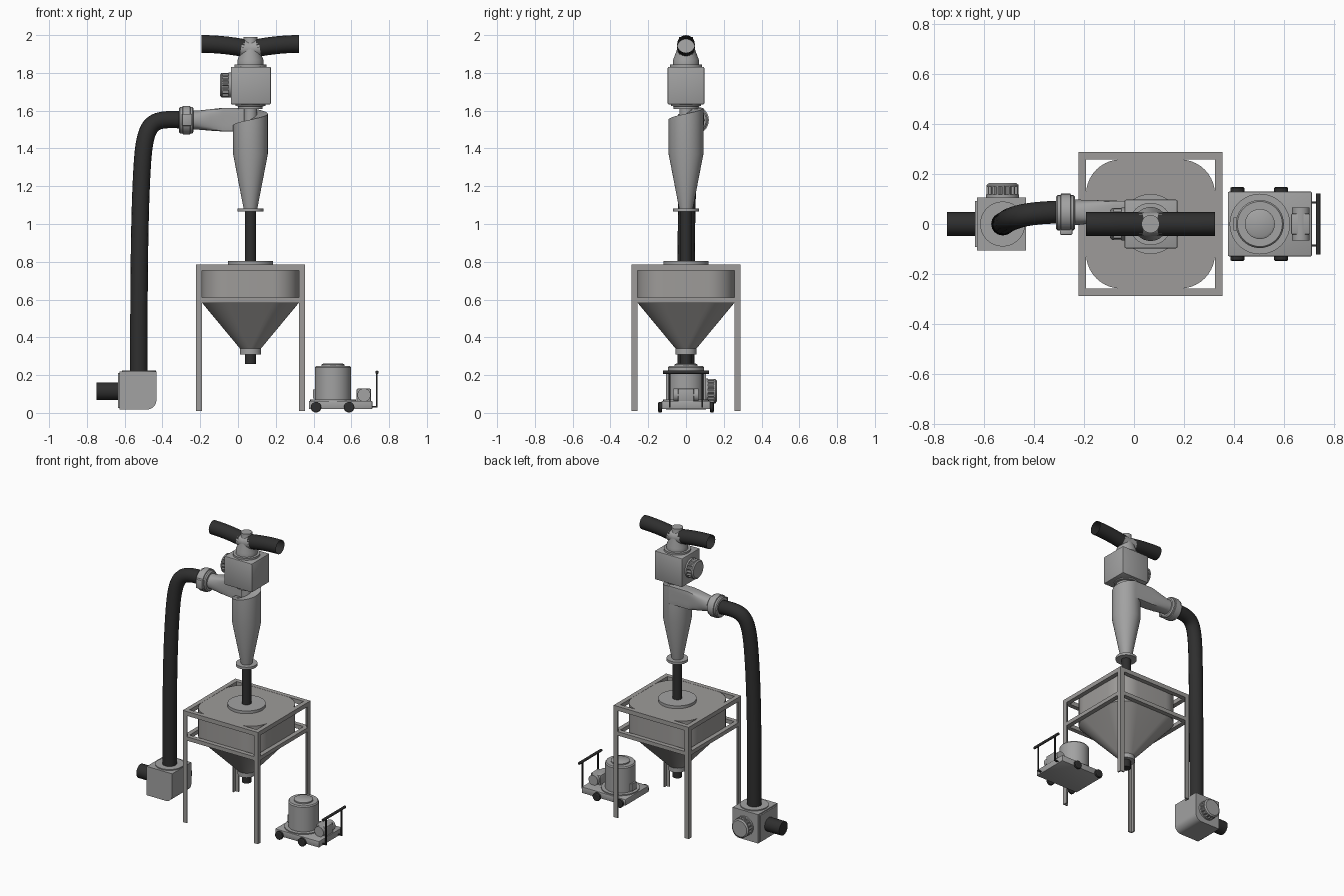
import bpy, bmesh, math
from mathutils import Vector

if "Cube" in bpy.data.objects:
    bpy.data.objects.remove(bpy.data.objects["Cube"])

CX = 0.066  # vertical axis of hopper, cyclone and top blower


def material(name, rgb):
    m = bpy.data.materials.new(name)
    m.diffuse_color = (*rgb, 1)
    m.use_nodes = True
    m.node_tree.nodes["Principled BSDF"].inputs["Base Color"].default_value = m.diffuse_color
    return m


STEEL = material("steel_grey", (0.36, 0.36, 0.36))
FRAME = material("warm_grey", (0.34, 0.33, 0.32))
RUBBER = material("hose_black", (0.028, 0.028, 0.028))


def finish(name, bm, mat):
    bmesh.ops.recalc_face_normals(bm, faces=bm.faces)
    me = bpy.data.meshes.new(name)
    bm.to_mesh(me)
    bm.free()
    me.materials.append(mat)
    me.shade_smooth()
    me.set_sharp_from_angle(angle=math.radians(32))
    ob = bpy.data.objects.new(name, me)
    bpy.context.collection.objects.link(ob)
    return ob


def loft(name, rings, mat, caps=True):
    bm = bmesh.new()
    loops = [[bm.verts.new(p) for p in ring] for ring in rings]
    n = len(loops[0])
    for a, b in zip(loops, loops[1:]):
        for i in range(n):
            j = (i + 1) % n
            bm.faces.new((a[i], a[j], b[j], b[i]))
    if caps:
        bm.faces.new(loops[0])
        bm.faces.new(loops[-1])
    return finish(name, bm, mat)


def lathe(name, profile, origin, mat, axis=(0, 0, 1), n=32, fin=0.0):
    """Turned part from (radius, height) pairs; fin makes alternating ribs."""
    q = Vector(axis).to_track_quat('Z', 'Y')
    rings = []
    for r, h in profile:
        ring = []
        for i in range(n):
            a = math.tau * i / n
            rr = r - (fin if i % 4 > 1 else 0)
            ring.append(q @ Vector((rr * math.cos(a), rr * math.sin(a), h)) + Vector(origin))
        rings.append(ring)
    return loft(name, rings, mat)


def box(name, lo, hi, mat, bevel=0.0):
    bm = bmesh.new()
    bmesh.ops.create_cube(bm, size=1)
    for v in bm.verts:
        v.co = [lo[k] + (v.co[k] + 0.5) * (hi[k] - lo[k]) for k in range(3)]
    if bevel:
        bmesh.ops.bevel(bm, geom=bm.edges[:], offset=bevel, segments=2,
                        profile=0.5, affect='EDGES')
    return finish(name, bm, mat)


def tube(name, pts, r, mat, caps=False):
    cu = bpy.data.curves.new(name, 'CURVE')
    cu.dimensions = '3D'
    cu.bevel_depth, cu.bevel_resolution, cu.resolution_u = r, 6, 8
    cu.use_fill_caps = caps
    sp = cu.splines.new('NURBS')
    sp.points.add(len(pts) - 1)
    for p, c in zip(sp.points, pts):
        p.co = (*c, 1)
    sp.order_u, sp.use_endpoint_u = min(4, len(pts)), True
    cu.materials.append(mat)
    ob = bpy.data.objects.new(name, cu)
    bpy.context.collection.objects.link(ob)
    bpy.ops.object.select_all(action='DESELECT')
    ob.select_set(True)
    bpy.context.view_layer.objects.active = ob
    bpy.ops.object.convert(target='MESH')
    bpy.context.object.data.shade_smooth()
    bpy.context.object.data.set_sharp_from_angle(angle=math.radians(32))


def motor(name, origin, axis):
    lathe(name + "_collar", [(0.066, 0), (0.066, 0.012)], origin, STEEL, axis)
    lathe(name + "_fins", [(0.064, 0.01), (0.064, 0.046)], origin, STEEL, axis, 64, 0.007)
    lathe(name + "_cap", [(0.064, 0.044), (0.064, 0.051), (0.055, 0.058)], origin, STEEL, axis)


# Support frame: L-section legs and two rings of bars
X0, X1, Y, W, T = -0.222, 0.354, 0.288, 0.031, 0.009
for sx, x in ((1, X0), (-1, X1)):
    for sy, y in ((1, -Y), (-1, Y)):
        for k, (dx, dy) in enumerate(((W, T), (T, W))):
            xs, ys = sorted((x, x + sx * dx)), sorted((y, y + sy * dy))
            box(f"frame_leg_{sx}_{sy}_{k}", (xs[0], ys[0], 0.01), (xs[1], ys[1], 0.785), FRAME)
for label, z0, z1 in (("top", 0.755, 0.785), ("middle", 0.583, 0.61)):
    for x in (X0, X1 - W):
        box(f"frame_{label}_side_bar", (x, -Y, z0), (x + W, Y, z1), FRAME)
    for y in (-Y, Y - W):
        box(f"frame_{label}_cross_bar", (X0 + W, y, z0), (X1 - W, y + W, z1), FRAME)


# Hopper: rounded square bin lofted down to a round outlet
def rounded(h, r, z, n=10):
    ring = []
    for q, (sx, sy) in enumerate(((1, 1), (-1, 1), (-1, -1), (1, -1))):
        for i in range(n + 1):
            a = math.pi / 2 * (q + i / n)
            ring.append((CX + sx * (h - r) + r * math.cos(a), sy * (h - r) + r * math.sin(a), z))
    return ring


loft("hopper", [rounded(0.258, 0.14, 0.784), rounded(0.258, 0.14, 0.585),
                rounded(0.055, 0.0545, 0.34)], FRAME)
lathe("hopper_outlet_collar", [(0.056, 0.31), (0.056, 0.345)], (CX, 0, 0), STEEL)
lathe("hopper_outlet_hose", [(0.03, 0.258), (0.03, 0.32)], (CX, 0, 0), RUBBER)
lathe("hopper_lid", [(0.12, 0.78), (0.12, 0.803)], (CX, 0, 0), STEEL, n=48)
lathe("drop_hose", [(0.03, 0.80), (0.03, 1.07)], (CX, 0, 0), RUBBER)

# Cyclone: cone, cylinder and a spiral roof falling one duct height per turn
lathe("cyclone_bottom_flange", [(0.068, 1.065), (0.068, 1.082)], (CX, 0, 0), STEEL)
bm = bmesh.new()
cols, N = [], 48
for i in range(N + 1):
    t = i / N
    a = math.pi / 2 - math.tau * t
    top = 1.615 - 0.125 * t
    cols.append([bm.verts.new((CX + r * math.cos(a), r * math.sin(a), z)) for r, z in
                 ((0.035, 1.075), (0.092, 1.37), (0.092, top), (0.034, top))])
for a, b in zip(cols, cols[1:]):
    for k in range(3):
        bm.faces.new((a[k], b[k], b[k + 1], a[k + 1]))
bm.faces.new((cols[0][2], cols[0][3], cols[-1][3], cols[-1][2]))
bmesh.ops.remove_doubles(bm, verts=bm.verts[:], dist=1e-5)
finish("cyclone_body", bm, STEEL)


# Inlet duct: circle blending to a rectangle at the cyclone wall
def squircle(x, y, z, ry, rz, p, n=40):
    ring = []
    for i in range(n):
        c, s = math.cos(math.tau * i / n), math.sin(math.tau * i / n)
        k = (abs(c) ** p + abs(s) ** p) ** (-1 / p)
        ring.append((x, y + ry * c * k, z + rz * s * k))
    return ring


loft("cyclone_inlet", [squircle(-0.245, 0.047, 1.55, 0.05, 0.05, 2),
                       squircle(-0.215, 0.047, 1.55, 0.05, 0.05, 2),
                       squircle(-0.145, 0.05, 1.551, 0.045, 0.057, 4),
                       squircle(-0.08, 0.055, 1.5525, 0.038, 0.0625, 30),
                       squircle(CX, 0.055, 1.5525, 0.037, 0.0625, 30)], STEEL)
lathe("inlet_coupling", [(0.064, 0), (0.07, 0.006), (0.07, 0.018), (0.076, 0.02), (0.076, 0.058),
                         (0.07, 0.06), (0.07, 0.07), (0.062, 0.077)],
      (-0.312, 0.045, 1.55), STEEL, (1, 0, 0))
box("coupling_clamp", (-0.296, -0.043, 1.52), (-0.246, -0.02, 1.583), STEEL, 0.004)
tube("long_hose", [(-0.525, 0, 0.21), (-0.525, 0, 0.55), (-0.522, 0.0, 0.95), (-0.51, 0.01, 1.3),
                   (-0.49, 0.022, 1.53), (-0.41, 0.045, 1.56), (-0.29, 0.048, 1.55)], 0.046, RUBBER)

# Top blower with outlet pipe, side motor and branching head
lathe("cyclone_outlet_pipe", [(0.035, 1.48), (0.035, 1.62)], (CX, 0, 0), STEEL)
lathe("blower_lower_flange", [(0.065, 1.61), (0.065, 1.623), (0.08, 1.625), (0.08, 1.637)],
      (CX, 0, 0), STEEL)
box("top_blower_housing", (-0.038, -0.097, 1.633), (0.174, 0.097, 1.832), STEEL, 0.006)
lathe("blower_upper_flange", [(0.085, 1.83), (0.085, 1.845)], (CX, 0, 0), STEEL)
motor("top_motor", (-0.037, 0, 1.735), (-1, 0, 0))
lathe("branch_head", [(0.068, 1.843), (0.068, 1.87), (0.036, 1.955), (0.036, 1.99)],
      (CX, 0, 0), STEEL)
for s in (-1, 1):
    lathe("branch_sleeve", [(0.047, 0), (0.047, 0.05)], (CX, 0, 1.925), STEEL, (s, 0, 0.16))
    tube("branch_hose", [(CX + s * 0.035, 0, 1.932), (CX + s * 0.11, 0, 1.945),
                         (CX + s * 0.18, 0, 1.953), (CX + s * 0.258, 0, 1.953)], 0.047, RUBBER)

# Floor blower: cube with one large rounded lower edge, flanges, motor and intake
bm = bmesh.new()
outline = [(-0.627, 0.018), (-0.627, 0.218), (-0.432, 0.218)]
for i in range(9):
    a = -math.pi / 2 * i / 8
    outline.append((-0.482 + 0.05 * math.cos(a), 0.068 + 0.05 * math.sin(a)))
face = bm.faces.new([bm.verts.new((x, -0.105, z)) for x, z in outline])
ext = bmesh.ops.extrude_face_region(bm, geom=[face])["geom"]
for v in ext:
    if isinstance(v, bmesh.types.BMVert):
        v.co.y = 0.105
finish("floor_blower_housing", bm, STEEL)
lathe("floor_blower_top_flange", [(0.09, 0.21), (0.09, 0.225)], (-0.525, 0, 0), STEEL)
box("floor_blower_intake_plate", (-0.636, -0.092, 0.025), (-0.625, 0.092, 0.21), STEEL)
motor("floor_motor", (-0.525, 0.105, 0.115), (0, 1, 0))
lathe("intake_hose", [(0.047, 0), (0.047, 0.115)], (-0.633, 0, 0.115), RUBBER, (-1, 0, 0))

# Portable vacuum cart
DX = 0.503
box("cart_base", (0.375, -0.129, 0.02), (0.711, 0.129, 0.063), STEEL, 0.004)
lathe("drum_base_ring", [(0.121, 0.06), (0.121, 0.07)], (DX, 0, 0), STEEL, n=40)
lathe("drum", [(0.096, 0.068), (0.096, 0.24), (0.09, 0.248)], (DX, 0, 0), STEEL, n=40)
lathe("drum_lid", [(0.06, 0.246), (0.06, 0.256), (0.05, 0.262)], (DX, 0, 0), STEEL)
box("drum_latch", (0.397, -0.025, 0.075), (0.412, 0.025, 0.125), STEEL)
lathe("cart_motor", [(0.035, -0.066), (0.035, 0.066)], (0.667, 0, 0.095), STEEL, (0, 1, 0), 24)
box("cart_motor_block", (0.628, -0.042, 0.06), (0.704, 0.042, 0.128), STEEL, 0.005)
for s in (-1, 1):
    for x in (0.413, 0.588):
        lathe("cart_wheel", [(0.022, 0), (0.028, 0.004), (0.028, 0.018), (0.022, 0.022)],
              (x, s * 0.126, 0.03), RUBBER, (0, s, 0), 20)
    box("handle_foot", (0.70, s * 0.085 - 0.004, 0.028), (0.738, s * 0.085 + 0.004, 0.036), RUBBER)
    box("handle_post", (0.731, s * 0.085 - 0.004, 0.028), (0.739, s * 0.085 + 0.004, 0.215), RUBBER)
lathe("handle_bar", [(0.009, -0.122), (0.009, 0.122)], (0.736, 0, 0.215), RUBBER, (0, 1, 0), 12)
